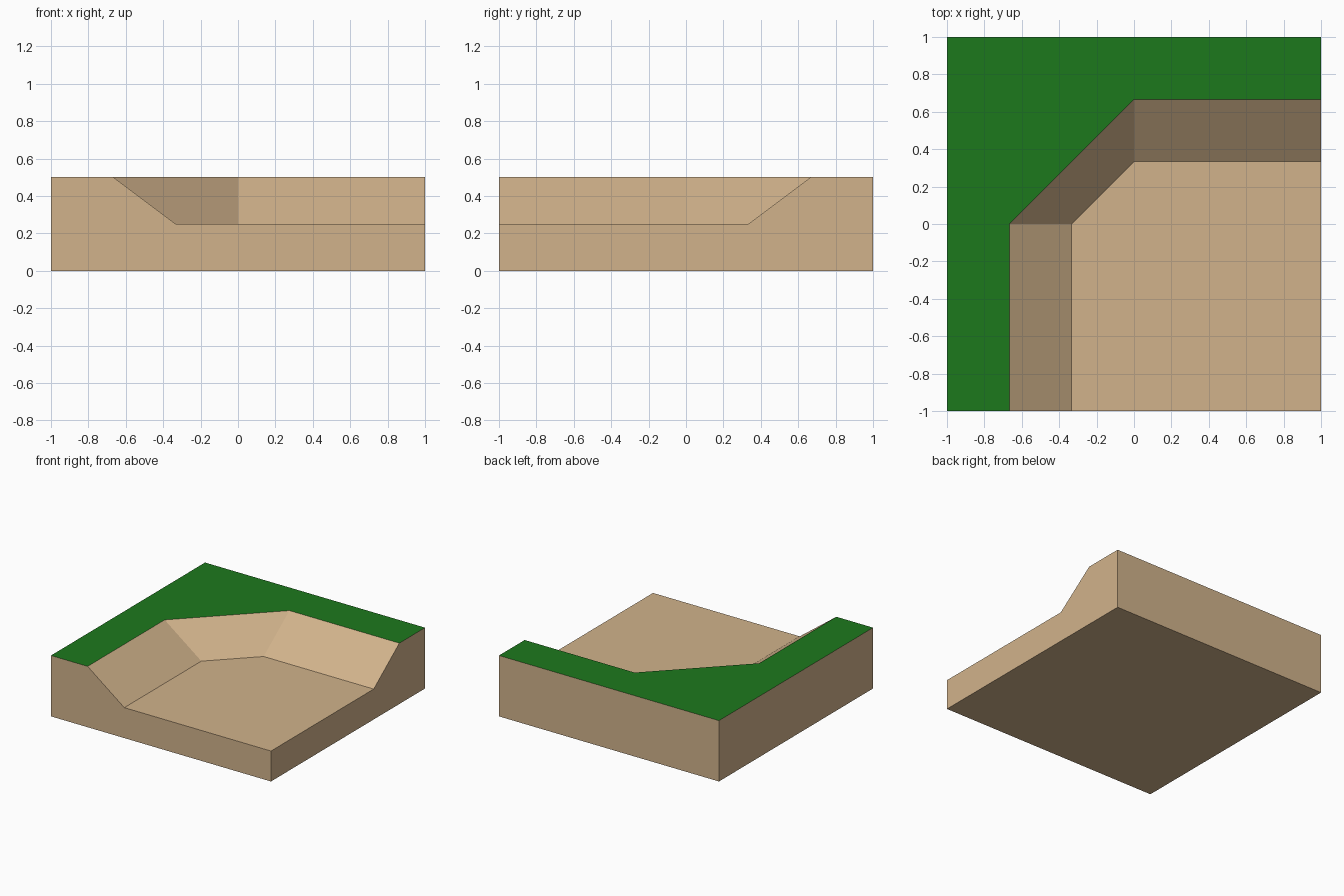
import bpy
import bmesh

if "Cube" in bpy.data.objects:
    bpy.data.objects.remove(bpy.data.objects["Cube"])

TOP, LOW = 0.5, 0.25


def material(name, color):
    mat = bpy.data.materials.new(name)
    mat.diffuse_color = (*color, 1)
    mat.use_nodes = True
    mat.node_tree.nodes["Principled BSDF"].inputs["Base Color"].default_value = mat.diffuse_color
    return mat


def bank_path(offset, z):
    """Corner path with a chamfered bend, running from the front edge to the right edge."""
    return [bm.verts.new((x, y, z)) for x, y in
            ((-offset, -1), (-offset, 0), (0, offset), (1, offset))]


bm = bmesh.new()
rim = bank_path(2 / 3, TOP)
toe = bank_path(1 / 3, LOW)

# Block corners: front left, front right, back right, back left
base = [bm.verts.new((x, y, 0)) for x, y in ((-1, -1), (1, -1), (1, 1), (-1, 1))]
top_fl, top_br, top_bl = [bm.verts.new((x, y, TOP)) for x, y in ((-1, -1), (1, 1), (-1, 1))]
low_fr = bm.verts.new((1, -1, LOW))

# Grass plateau
grass = bm.faces.new([top_fl, *rim, top_br, top_bl])
grass.material_index = 1

# Sunken floor and sloping banks
bm.faces.new([*toe, low_fr])
for i in range(3):
    bm.faces.new([rim[i], toe[i], toe[i + 1], rim[i + 1]])

# Underside and the four outer sides
bm.faces.new(base[::-1])
bm.faces.new([base[0], base[1], low_fr, toe[0], rim[0], top_fl])
bm.faces.new([base[1], base[2], top_br, rim[3], toe[3], low_fr])
bm.faces.new([base[2], base[3], top_bl, top_br])
bm.faces.new([base[3], base[0], top_fl, top_bl])
bmesh.ops.recalc_face_normals(bm, faces=bm.faces[:])

mesh = bpy.data.meshes.new("terrain_corner")
bm.to_mesh(mesh)
bm.free()
mesh.materials.append(material("earth", (0.64, 0.45, 0.26)))
mesh.materials.append(material("grass", (0.012, 0.19, 0.012)))
bpy.context.collection.objects.link(bpy.data.objects.new("terrain_corner", mesh))
